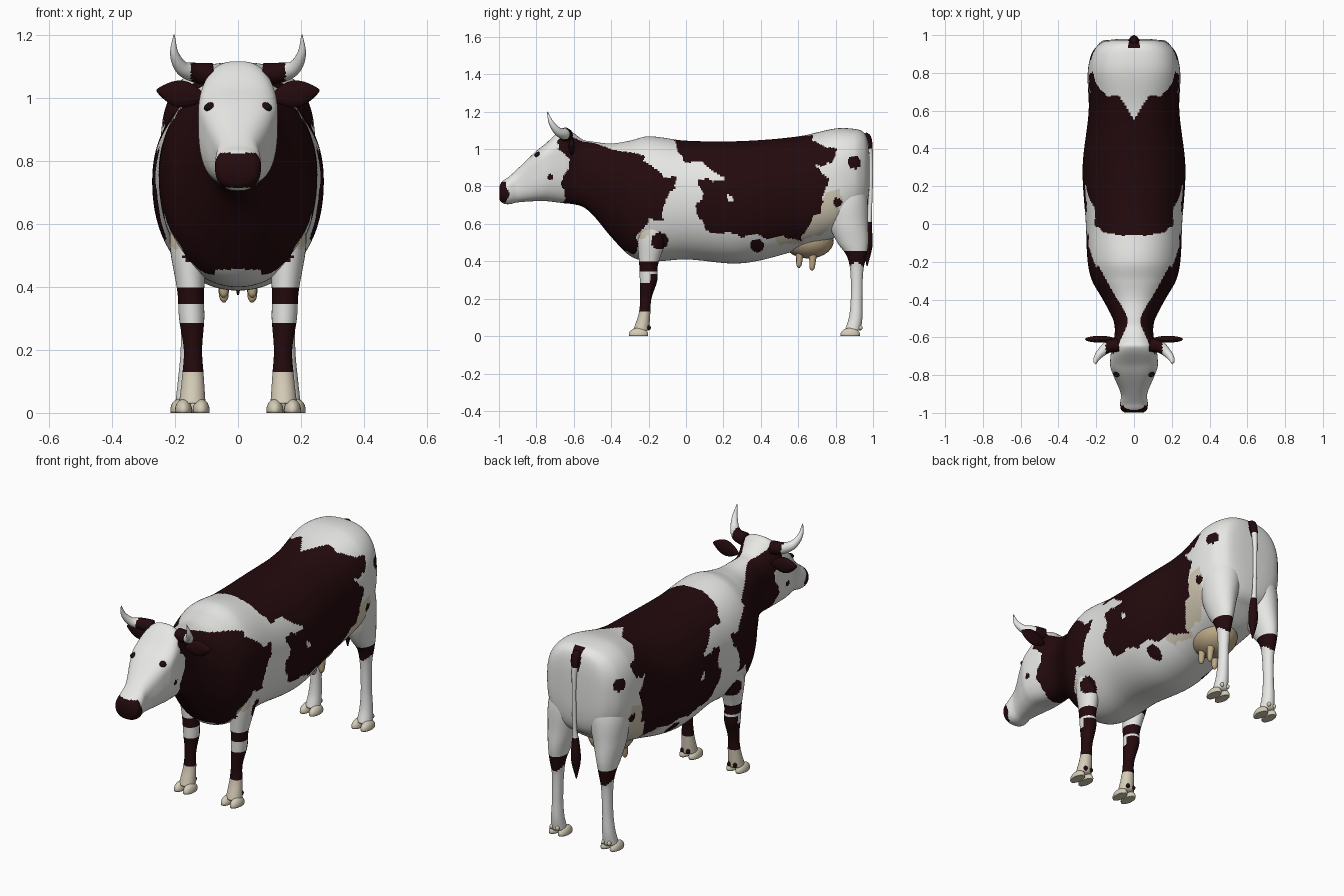
import bpy, bmesh, math
from mathutils import Vector

if "Cube" in bpy.data.objects:
    bpy.data.objects.remove(bpy.data.objects["Cube"])

WHITE, RED, TAN, CREAM, BLACK = range(5)
MATS = []
for name, col in (("white_coat", (0.80, 0.80, 0.78)), ("dark_red_coat", (0.017, 0.003, 0.004)),
                  ("tan_skin", (0.50, 0.39, 0.23)), ("cream_hoof", (0.66, 0.60, 0.47)),
                  ("black_eye", (0.006, 0.005, 0.005))):
    m = bpy.data.materials.new(name)
    m.diffuse_color = (*col, 1)
    m.use_nodes = True
    m.node_tree.nodes["Principled BSDF"].inputs["Base Color"].default_value = m.diffuse_color
    MATS.append(m)


def smooth_keys(keys, n):
    """Resample rows of numbers (first column is the parameter) with a Hermite curve."""
    def slope(i, c):
        a, b = keys[max(i - 1, 0)], keys[min(i + 1, len(keys) - 1)]
        return (b[c] - a[c]) / (b[0] - a[0])
    span = keys[-1][0] - keys[0][0]
    rows = []
    for k in range(n + 1):
        t = keys[0][0] + span * k / n
        i = 0
        while i < len(keys) - 2 and (t - keys[i + 1][0]) * span > 0:
            i += 1
        a, b = keys[i], keys[i + 1]
        h = b[0] - a[0]
        u = (t - a[0]) / h
        row = [t]
        for c in range(1, len(a)):
            row.append((2*u**3 - 3*u*u + 1) * a[c] + (u**3 - 2*u*u + u) * h * slope(i, c)
                       + (3*u*u - 2*u**3) * b[c] + (u**3 - u*u) * h * slope(i + 1, c))
        rows.append(row)
    return rows


def finish(name, bm, color):
    bmesh.ops.recalc_face_normals(bm, faces=bm.faces[:])
    me = bpy.data.meshes.new(name)
    for m in (MATS if callable(color) else [MATS[color]]):
        me.materials.append(m)
    for f in bm.faces:
        f.smooth = True
        if callable(color):
            f.material_index = color(*f.calc_center_median())
    bm.to_mesh(me)
    bm.free()
    ob = bpy.data.objects.new(name, me)
    bpy.context.scene.collection.objects.link(ob)


def skin(name, rings, color):
    """Bridge a list of closed rings and cap both ends."""
    bm = bmesh.new()
    vs = [[bm.verts.new(p) for p in r] for r in rings]
    n = len(vs[0])
    for a, b in zip(vs, vs[1:]):
        for i in range(n):
            j = (i + 1) % n
            bm.faces.new((a[i], a[j], b[j], b[i]))
    bm.faces.new(vs[0])
    bm.faces.new(vs[-1][::-1])
    finish(name, bm, color)


def angles(n):
    return [2 * math.pi * i / n for i in range(n)]


def ball(name, loc, size, color, rot=0.0, leaf=False):
    """Ellipsoid, tilted about y and kept above the ground; leaf narrows both ends along x."""
    bm = bmesh.new()
    bmesh.ops.create_uvsphere(bm, u_segments=24, v_segments=14, radius=1)
    for v in bm.verts:
        thin = (1 - .55 * v.co.x ** 2) if leaf else 1
        x, y, z = v.co.x * size[0], v.co.y * size[1], v.co.z * size[2] * thin
        v.co = Vector(loc) + Vector((x * math.cos(rot) + z * math.sin(rot), y,
                                     z * math.cos(rot) - x * math.sin(rot)))
        v.co.z = max(v.co.z, 0)
    finish(name, bm, color)


def tube(name, pts, color, n=14, steps=40):
    """Round tube through (x, y, z, radius) points."""
    rows = smooth_keys([(i, *p) for i, p in enumerate(pts)], steps)
    rings = []
    for k, r in enumerate(rows):
        d = Vector(rows[min(k + 1, steps)][1:4]) - Vector(rows[max(k - 1, 0)][1:4])
        d.normalize()
        side = (Vector((1, 0, 0)) if abs(pts[0][0]) < .01 else d.cross(Vector((.3, 1, .1)))).normalized()
        up = d.cross(side)
        rings.append([Vector(r[1:4]) + (side * math.cos(q) + up * math.sin(q)) * max(r[4], .001)
                      for q in angles(n)])
    skin(name, rings, color)


# Coat patches as outlines in side view (y, z)
NECK = [(-.70, 1.2), (-.69, 1.0), (-.61, .94), (-.66, .85), (-.64, .5), (-.32, .45), (-.27, .45),
        (-.25, .55), (-.2, .62), (-.12, .62), (-.12, .74), (-.05, .78), (-.06, .84), (-.22, .93), (-.23, 1.2)]
SADDLE = [(-.07, 1.2), (-.06, 1.0), (0, .94), (.1, .92), (.21, .84), (.06, .83), (.1, .75), (.05, .70),
          (.1, .56), (.3, .54), (.62, .52), (.67, .62), (.73, .67), (.72, .74), (.77, .83), (.69, .91),
          (.79, .93), (.8, 1.0), (.68, 1.04), (.69, 1.2)]
FLANK = [(.48, .52), (.5, .48), (.6, .5), (.72, .54), (.82, .64), (.83, .78), (.76, .78), (.6, .6)]
SPOTS = [(-.14, .51, .045), (.38, .485, .036), (.90, .93, .035), (.81, .715, .024), (-.725, .85, .015)]


def inside(poly, y, z):
    hit = False
    for (y1, z1), (y2, z2) in zip(poly, poly[1:] + poly[:1]):
        if (z1 > z) != (z2 > z) and y < (y2 - y1) * (z - z1) / (z2 - z1) + y1:
            hit = not hit
    return hit


def coat(x, y, z):
    x = abs(x)
    if y < -.955 + .01 * math.sin(z * 60):                       # muzzle
        return RED if .715 < z < .825 else WHITE
    if x > .1 and any(math.hypot(y - a, z - b) < r for a, b, r in SPOTS):
        return RED
    if y > .93 and x < .028 and z > 1.0:                         # tail root
        return RED
    y += .008 * math.sin(47 * z + 9 * x) + .003 * math.sin(110 * z)
    z += .008 * math.sin(43 * y + 1) + .003 * math.sin(105 * y)
    if inside(NECK, y, z):                                       # white stripe along the nape
        stripe = .035 + max(.55 * (y + .5), .5 * (-.54 - y), 0)
        return WHITE if z > .85 and x < stripe else RED
    if inside(SADDLE, y, z):                                     # notch on the back, small hole
        notch = z > .95 and x < (y - .55) * .6
        return WHITE if notch or math.hypot(y - .23, z - .73) < .018 else RED
    if inside(FLANK, y, z) or (x > .1 and math.hypot(y + .22, z - .54) < .025):
        return CREAM
    return WHITE


def front_coat(x, y, z):
    if .13 < z < .285 or .345 < z < .40 or (.13 < z < .33 and y > -.19):
        return RED
    return CREAM if z < .13 else coat(x, y, z)


def hind_coat(x, y, z):
    return RED if .375 + .02 * math.sin(y * 50) < z < .46 else coat(x, y, z)


# Head, neck and trunk as one loft: y, top, bottom, half width
BODY = [(-.998, .80, .73, .05), (-.985, .825, .713, .068), (-.95, .85, .705, .073), (-.9, .895, .715, .07),
        (-.8, .99, .722, .110), (-.75, 1.03, .722, .126), (-.65, 1.115, .71, .118), (-.6, 1.085, .705, .105),
        (-.55, 1.05, .69, .102), (-.5, 1.04, .65, .113), (-.4, 1.03, .53, .165), (-.3, 1.045, .43, .222),
        (-.2, 1.068, .40, .245), (0, 1.045, .41, .255), (.3, 1.043, .39, .272), (.6, 1.068, .46, .24),
        (.8, 1.11, .53, .245), (.9, 1.108, .60, .225), (.95, 1.09, .64, .187), (.972, 1.05, .70, .145),
        (.98, .98, .78, .08)]


def body_ring(y, top, bottom, half):
    # Widest point sits high on the head; head and rump are squarer than the trunk
    mid = bottom + (top - bottom) * (.53 + .17 * math.exp(-((y + .76) / .12) ** 2))
    e = .94 - .26 * math.exp(-((y + .78) / .2) ** 2) - .17 * min(1, max(0, (y - .5) / .3))
    ring = []
    for q in angles(170):
        c, s = math.cos(q), math.sin(q)
        h = top - mid if s > 0 else mid - bottom
        ring.append((math.copysign(abs(c) ** e, c) * half, y, mid + math.copysign(abs(s) ** e, s) * h))
    return ring


skin("body_and_head", [body_ring(*r) for r in smooth_keys(BODY, 330)], coat)

# Legs: z, x, y, half width, half depth
FRONT = [(.70, .12, -.18, .075, .11), (.55, .155, -.18, .062, .085), (.38, .15, -.20, .042, .05),
         (.3, .147, -.2, .040, .047), (.2, .143, -.215, .029, .030), (.12, .143, -.222, .034, .031),
         (.03, .145, -.24, .042, .043)]
HIND = [(.9, .10, .85, .08, .09), (.74, .122, .855, .102, .115), (.6, .14, .868, .079, .105),
        (.5, .149, .892, .055, .083), (.43, .152, .912, .040, .053), (.35, .152, .913, .030, .035),
        (.2, .155, .912, .027, .031), (.1, .158, .907, .033, .036), (.03, .16, .892, .039, .043)]


def leg(name, keys, s, color, claw):
    rings = [[(s * (x + rx * math.cos(q)), y + ry * math.sin(q), z) for q in angles(32)]
             for z, x, y, rx, ry in smooth_keys(keys, 100)]
    skin(name, rings, color)
    # Cloven hooves and dew claws
    hx, hy = keys[-1][1:3]
    for k in (-1, 1):
        ball(name + "_hoof", (s * hx + k * .028, hy - .014, .008), (.027, .052, .036), CREAM)
        ball(name + "_dew_claw", (s * hx + k * .018, hy + .040, .045), (.010, .012, .013), claw)


for s, side in ((-1, "left"), (1, "right")):
    leg(side + "_front_leg", FRONT, s, front_coat, RED)
    leg(side + "_hind_leg", HIND, s, hind_coat, CREAM)
    # Horns with dark base
    tube(side + "_horn", [(s * .085, -.64, 1.075, .036), (s * .135, -.65, 1.08, .032),
                          (s * .178, -.685, 1.095, .023), (s * .202, -.72, 1.14, .014),
                          (s * .203, -.742, 1.2, .002)],
         lambda x, y, z: RED if abs(x) < .15 else WHITE)
    # Ears
    ball(side + "_ear", (s * .18, -.61, 1.012), (.08, .018, .043), RED, rot=-s * .15, leaf=True)
    # Eyes with dark rim, nostrils
    ball(side + "_eye_rim", (s * .087, -.787, .968), (.018, .022, .018), RED)
    ball(side + "_eye", (s * .093, -.793, .969), (.015, .017, .013), BLACK)
    ball(side + "_nostril", (s * .04, -.986, .785), (.014, .012, .012), RED)
    # Teats
    for y, z in ((.61, .40), (.68, .385)):
        tube(side + "_teat", [(s * .04, y, z + .08, .026), (s * .045, y - .003, z + .02, .018),
                              (s * .045, y - .006, z - .02, .014), (s * .045, y - .006, z - .035, .004)],
             TAN, steps=14)

# Udder
ball("udder", (0, .655, .51), (.115, .135, .095), TAN)

# Tail with dark root and tuft
tube("tail", [(0, .95, 1.075, .020), (0, .972, 1.05, .022), (0, .987, .95, .013), (0, .988, .8, .011),
              (0, .982, .65, .012), (0, .975, .58, .020), (0, .972, .48, .025), (0, .968, .375, .003)],
     lambda x, y, z: RED if z < .61 or z > 1.0 else WHITE, steps=90)
